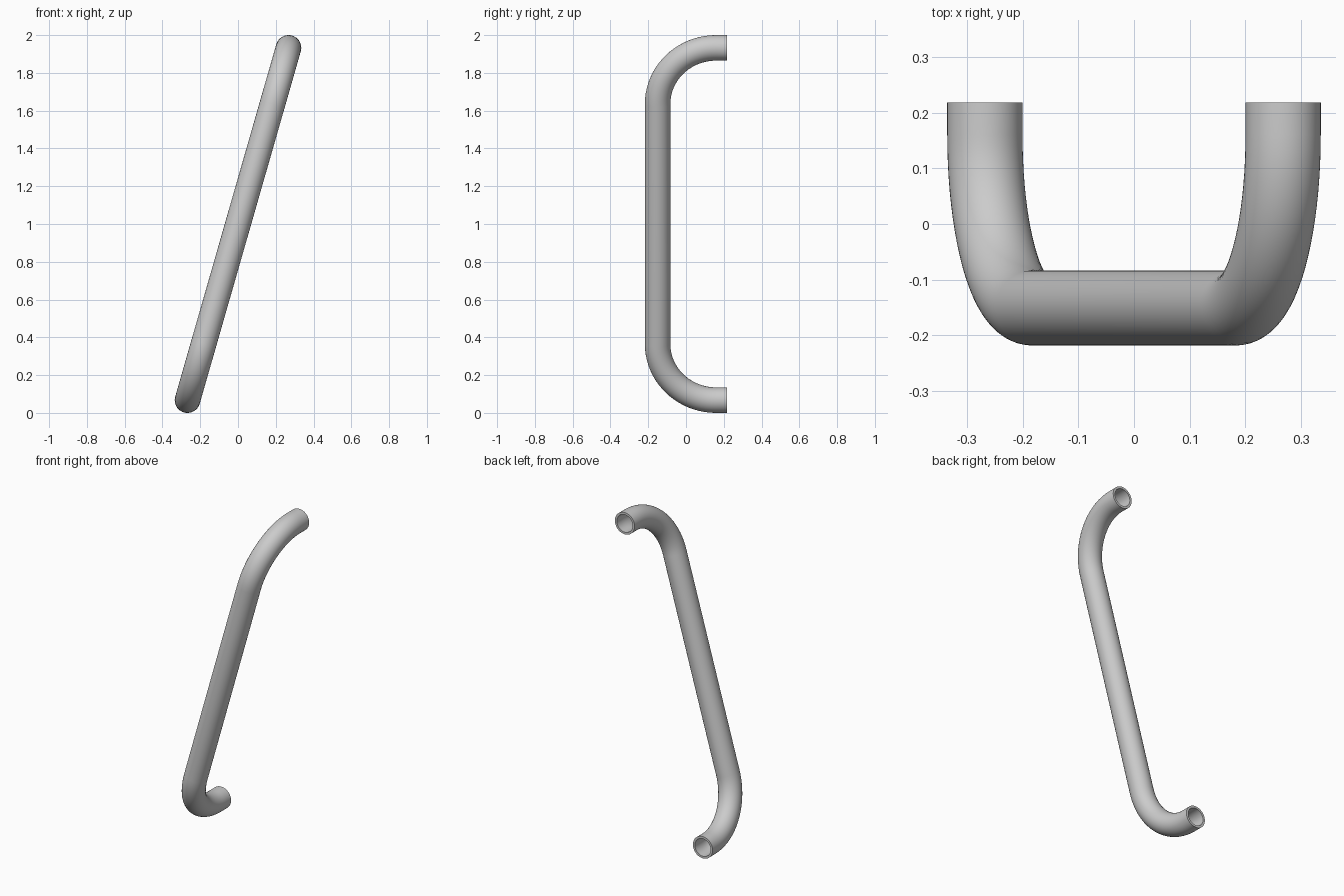
import bpy, bmesh
from math import sin, cos, pi, radians
from mathutils import Vector

if "Cube" in bpy.data.objects:
    bpy.data.objects.remove(bpy.data.objects["Cube"])

R_OUT, R_IN = 0.0675, 0.054      # tube radii
BEND = 0.31                      # bend radius of the centre line
Y_BAR, Y_END = -0.1505, 0.218    # bar axis and open ends
SIDES, STEPS = 48, 20

# Slanted plane of the handle: bar direction, depth direction, plane normal
top, bottom = Vector((0.2675, 0, 1.9325)), Vector((-0.2675, 0, 0.0675))
along = (top - bottom).normalized()
half = (top - bottom).length / 2
depth = Vector((0, 1, 0))
normal = along.cross(depth)
centre = (top + bottom) / 2

# Centre line as (along, y, bend angle): open end, bend, then mirrored
lower = [(-half, Y_END, 0)]
for i in range(STEPS + 1):
    a = pi / 2 * i / STEPS
    lower.append((-half + BEND * (1 - cos(a)), Y_BAR + BEND * (1 - sin(a)), a))
path = lower + [(-u, y, pi - a) for u, y, a in reversed(lower)]

# Sweep the outer and inner walls, then join them with end rims
bm = bmesh.new()


def sweep(radius):
    rings = []
    for u, y, a in path:
        p = centre + along * u + depth * y
        side = along * cos(a) + depth * cos(pi / 2 - a)
        rings.append([bm.verts.new(p + radius * (side * cos(t) + normal * sin(t)))
                      for t in (2 * pi * k / SIDES for k in range(SIDES))])
    return rings


def bridge(r1, r2):
    for k in range(SIDES):
        n = (k + 1) % SIDES
        bm.faces.new((r1[k], r1[n], r2[n], r2[k]))


outer, inner = sweep(R_OUT), sweep(R_IN)
for rings in (outer, inner):
    for r1, r2 in zip(rings, rings[1:]):
        bridge(r1, r2)
for end in (0, -1):
    bridge(outer[end], inner[end])
bmesh.ops.recalc_face_normals(bm, faces=bm.faces)

mesh = bpy.data.meshes.new("handle_tube")
bm.to_mesh(mesh)
bm.free()
handle = bpy.data.objects.new("handle_tube", mesh)
bpy.context.collection.objects.link(handle)
bpy.context.view_layer.objects.active = handle
handle.select_set(True)
bpy.ops.object.shade_smooth_by_angle(angle=radians(35))
